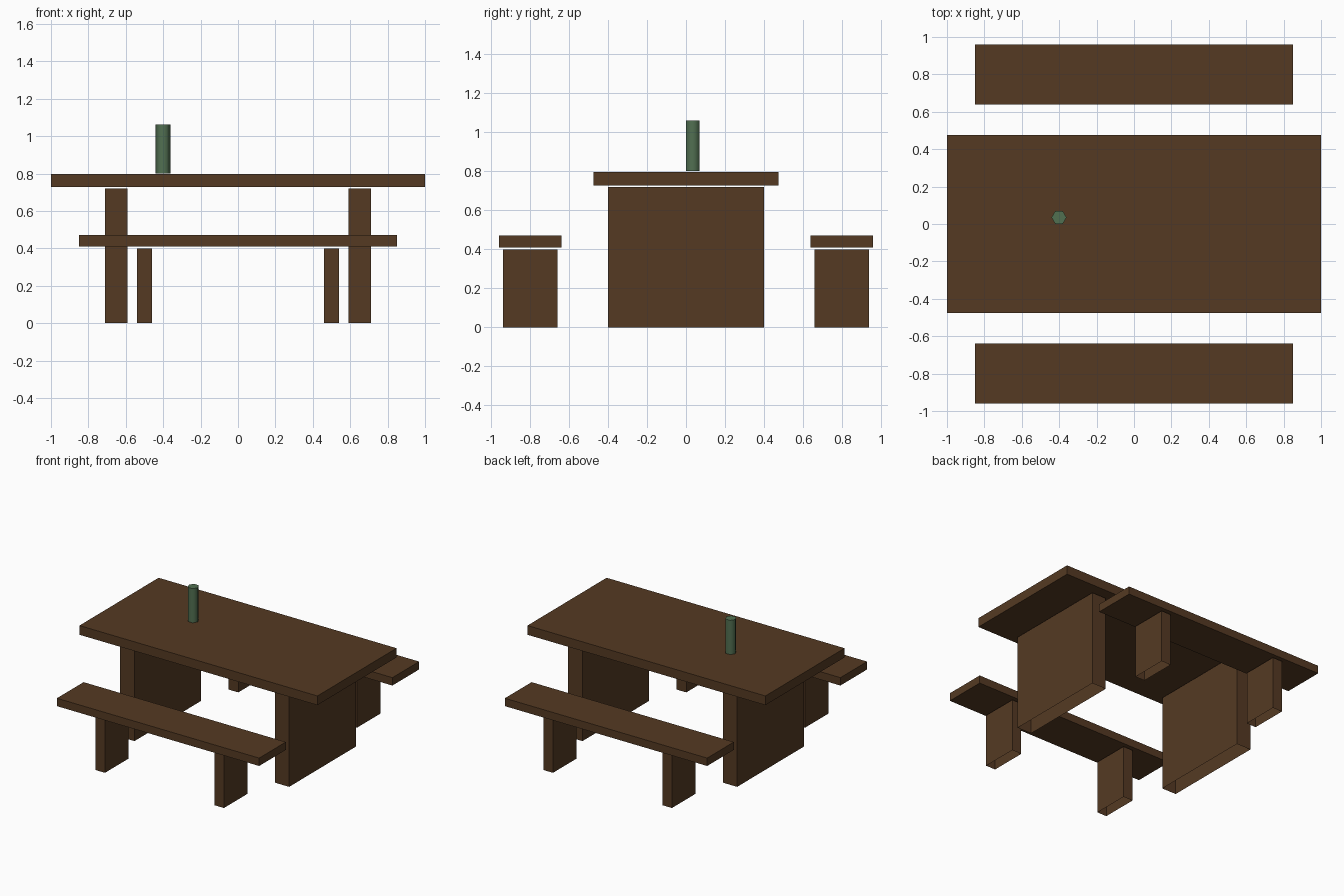
import bpy, bmesh, math
from mathutils import Matrix, Vector

if "Cube" in bpy.data.objects:
    bpy.data.objects.remove(bpy.data.objects["Cube"])


def material(name, rgb):
    m = bpy.data.materials.new(name)
    m.diffuse_color = (*rgb, 1.0)
    m.use_nodes = True
    m.node_tree.nodes["Principled BSDF"].inputs["Base Color"].default_value = m.diffuse_color
    return m


WOOD = material("dark_wood", (0.090, 0.042, 0.0165))
GLASS = material("green_glass", (0.083, 0.160, 0.083))


def finish(name, bm, mat):
    me = bpy.data.meshes.new(name)
    bm.to_mesh(me)
    bm.free()
    me.materials.append(mat)
    ob = bpy.data.objects.new(name, me)
    bpy.context.collection.objects.link(ob)
    return ob


def box(name, lo, hi, open_ends=False):
    lo, hi = Vector(lo), Vector(hi)
    bm = bmesh.new()
    bmesh.ops.create_cube(bm, size=1.0, matrix=Matrix.Translation((lo + hi) / 2)
                          @ Matrix.Diagonal((*(hi - lo), 1.0)))
    if open_ends:
        bm.normal_update()
        ends = [f for f in bm.faces if abs(f.normal.z) > 0.9]
        bmesh.ops.delete(bm, geom=ends, context='FACES_ONLY')
    return finish(name, bm, WOOD)


# Table: top board and two wide slab legs (hollow, open at the ends)
box("table_top", (-1, -0.475, 0.727), (1, 0.475, 0.797))
for side, sx in (("left", -1), ("right", 1)):
    cx = sx * 0.65
    box(f"table_leg_{side}", (cx - 0.06, -0.4, 0), (cx + 0.06, 0.4, 0.72), True)

# Two benches, front and back, each with two slab legs
for row, sy in (("front", -1), ("back", 1)):
    cy = sy * 0.8
    box(f"bench_seat_{row}", (-0.85, cy - 0.16, 0.41), (0.85, cy + 0.16, 0.47))
    for side, sx in (("left", -1), ("right", 1)):
        cx = sx * 0.5
        box(f"bench_leg_{row}_{side}", (cx - 0.04, cy - 0.14, 0),
            (cx + 0.04, cy + 0.14, 0.40), True)

# Bottle: six-sided cylinder, smooth sides, sharp rim
bm = bmesh.new()
bmesh.ops.create_cone(bm, cap_ends=True, segments=6, radius1=0.04, radius2=0.04,
                      depth=0.26, matrix=Matrix.Translation((-0.401, 0.035, 0.931))
                      @ Matrix.Rotation(math.radians(30), 4, 'Z'))
# Put the corners on the x axis whatever the primitive's start angle
if max(abs(v.co.x + 0.401) for v in bm.verts) < 0.038:
    bmesh.ops.rotate(bm, verts=bm.verts, cent=(-0.401, 0.035, 0),
                     matrix=Matrix.Rotation(math.radians(30), 3, 'Z'))
bottle = finish("bottle", bm, GLASS)
bpy.context.view_layer.objects.active = bottle
bottle.select_set(True)
bpy.ops.object.shade_smooth_by_angle(angle=math.radians(70))
